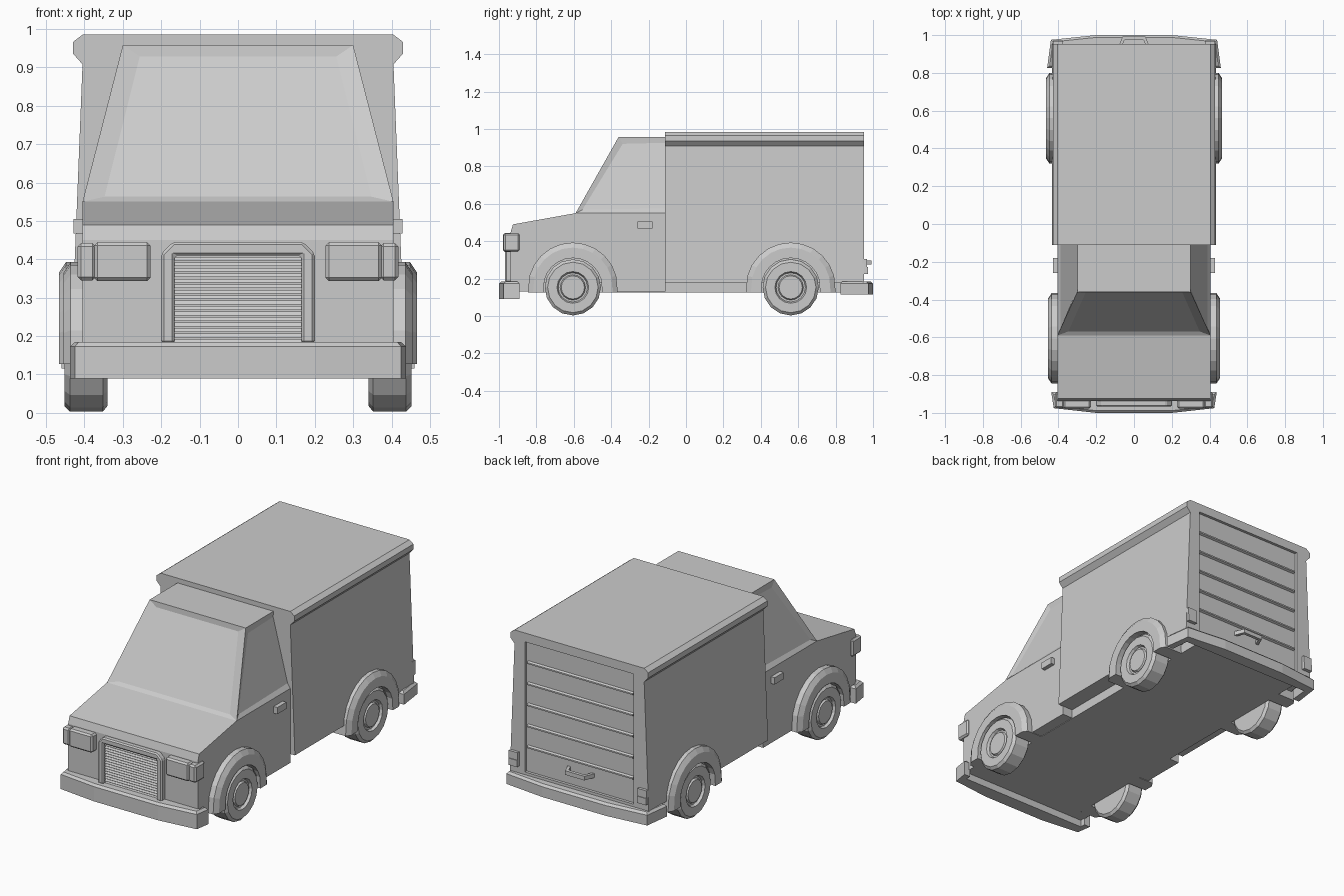
import bpy, bmesh, math

if "Cube" in bpy.data.objects:
    bpy.data.objects.remove(bpy.data.objects["Cube"], do_unlink=True)

GREY = (0.6, 0.6, 0.6, 1)
paint = bpy.data.materials.new("plain_grey")
paint.use_nodes = True
paint.diffuse_color = GREY
paint.node_tree.nodes["Principled BSDF"].inputs["Base Color"].default_value = GREY


def finish(name, bm, bevel=0):
    bmesh.ops.recalc_face_normals(bm, faces=bm.faces)
    mesh = bpy.data.meshes.new(name)
    bm.to_mesh(mesh)
    bm.free()
    mesh.materials.append(paint)
    ob = bpy.data.objects.new(name, mesh)
    bpy.context.collection.objects.link(ob)
    if bevel:
        mod = ob.modifiers.new("Bevel", "BEVEL")
        mod.width, mod.segments = bevel, 1
        mod.limit_method, mod.angle_limit = "ANGLE", math.radians(40)
    return ob


def bridge(bm, a, b):
    """Join two closed rings of vertices with quads."""
    for i in range(len(a)):
        j = (i + 1) % len(a)
        bm.faces.new((a[i], a[j], b[j], b[i]))


def prism_mesh(pts, axis, a, b):
    """Extrude a 2D outline from a to b along an axis (0 = x, 1 = y, 2 = z)."""
    bm = bmesh.new()
    rings = []
    for d in (a, b):
        ring = []
        for p in pts:
            co = list(p)
            co.insert(axis, d)
            ring.append(bm.verts.new(co))
        rings.append(ring)
        bm.faces.new(ring)
    bridge(bm, *rings)
    bmesh.ops.recalc_face_normals(bm, faces=bm.faces)
    return bm


def prism(name, pts, axis, a, b, bevel=0):
    return finish(name, prism_mesh(pts, axis, a, b), bevel)


def box(name, x, y, z, bevel=0):
    return prism(name, [(x[0], y[0]), (x[1], y[0]), (x[1], y[1]), (x[0], y[1])], 2, *z, bevel)


def sym(half):
    """Complete a half outline by reflecting its first coordinate."""
    return half + [(-u, v) for u, v in reversed(half)]


def mirrored(ob):
    ob.modifiers.new("Mirror", "MIRROR").use_axis = (True, False, False)
    return ob


def inset(bm, test, thickness, depth):
    faces = [f for f in bm.faces if test(f.normal)]
    bmesh.ops.inset_individual(bm, faces=faces, thickness=thickness, depth=depth)
    return faces


# Cab body and hood, with floor and lower flanks
prism("cab_body", [(-0.1, 0.18), (-0.937, 0.18), (-0.937, 0.45), (-0.925, 0.49),
                   (-0.59, 0.55), (-0.1, 0.55)], 0, -0.405, 0.405)
box("floor_pan", (-0.34, 0.34), (-0.84, 0.93), (0.127, 0.18))
box("cab_sill", (-0.405, 0.405), (-0.39, -0.11), (0.13, 0.18))
box("front_sill", (-0.405, 0.405), (-0.937, -0.83), (0.13, 0.18))

# Cab upper with sunken windscreen and side windows
bm = bmesh.new()
low = [bm.verts.new((x, y, 0.55)) for x, y in sym([(0.405, -0.59), (0.405, -0.06)])]
top = [bm.verts.new((x, y, 0.958)) for x, y in sym([(0.3, -0.36), (0.3, -0.06)])]
bm.faces.new(low)
bm.faces.new(top)
bridge(bm, low, top)
bmesh.ops.recalc_face_normals(bm, faces=bm.faces)
for pane in inset(bm, lambda n: n.y < -0.5, 0.035, -0.012):
    for v in pane.verts:
        v.co.x *= 0.92
inset(bm, lambda n: abs(n.x) > 0.8, 0.042, -0.01)
finish("cab_upper", bm)

# Cargo body with overhanging roof rails and a sunken rear shutter
cargo = prism("cargo_body", sym([(0.434, 0.18), (0.405, 0.908), (0.43, 0.936), (0.43, 0.966), (0.405, 0.985)]),
              1, -0.112, 0.952)
cutter = box("shutter_cutter", (-0.34, 0.34), (0.936, 1.0), (0.2, 0.935))
cutter.hide_render = True
cutter.hide_viewport = True
cut = cargo.modifiers.new("Shutter opening", "BOOLEAN")
cut.operation, cut.solver, cut.object = "DIFFERENCE", "EXACT", cutter

for i in range(5):
    z = 0.34 + i * 0.119
    prism("shutter_slat", [(0.93, z - 0.012), (0.948, z - 0.004), (0.948, z + 0.004), (0.93, z + 0.012)],
          0, -0.33, 0.33)


# Bumpers, chamfered along the top
def bumper(name, half, low_z, high_z):
    bm = prism_mesh(sym(half), 2, low_z, high_z)
    edges = [e for e in bm.edges if all(v.co.z > high_z - 0.001 for v in e.verts)]
    bmesh.ops.bevel(bm, geom=edges, offset=0.012, segments=1, affect="EDGES")
    finish(name, bm)


bumper("front_bumper", [(0.2, -1.0), (0.425, -0.975), (0.438, -0.89), (0.4, -0.89), (0.4, -0.92)], 0.09, 0.185)
bumper("rear_bumper", [(0.2, 1.0), (0.44, 0.975), (0.46, 0.825), (0.42, 0.825), (0.41, 0.93)], 0.115, 0.185)

# Headlights and corner markers
mirrored(box("headlight", (0.228, 0.375), (-0.978, -0.92), (0.343, 0.445), 0.009))
mirrored(box("corner_marker", (0.37, 0.418), (-0.975, -0.89), (0.345, 0.442), 0.009))

# Grille frame and slats
prism("grille_frame", sym([(0.165, 0.41), (0.165, 0.18), (0.2, 0.18), (0.2, 0.415), (0.17, 0.445)]),
      1, -0.967, -0.925, 0.007)
for i in range(16):
    z = 0.182 + i * 0.0143
    prism("grille_slat", [(-0.93, z), (-0.952, z), (-0.946, z + 0.01), (-0.93, z + 0.01)], 0, -0.17, 0.17)


# Wheel arches and wheels
def ring_point(cy, r, deg):
    t = math.radians(deg)
    return (cy + r * math.cos(t), 0.153 + r * math.sin(t))


def arch(name, cy, out):
    profile = [(0.24, 0.34), (0.24, out - 0.018), (0.213, out), (0.157, out), (0.157, 0.34)]
    bm = bmesh.new()
    rings = []
    for k in range(13):
        ring = []
        for r, x in profile:
            y, z = ring_point(cy, r, 15 * k)
            ring.append(bm.verts.new((x, y, 0.127 if k in (0, 12) else z)))
        rings.append(ring)
    for a, b in zip(rings, rings[1:]):
        bridge(bm, a, b)
    bm.faces.new(rings[0])
    bm.faces.new(rings[-1])
    mirrored(finish(name, bm))


def wheel(name, cy):
    profile = [(0.135, 0.34), (0.15, 0.352), (0.15, 0.438), (0.135, 0.452), (0.085, 0.452), (0.078, 0.438),
               (0.068, 0.438), (0.062, 0.448)]
    bm = bmesh.new()
    sides = 16
    rings = [[bm.verts.new((x, *ring_point(cy, r, 360 * k / sides))) for k in range(sides)] for r, x in profile]
    for a, b in zip(rings, rings[1:]):
        bridge(bm, a, b)
    bm.faces.new(rings[0])
    bm.faces.new(rings[-1])
    mirrored(finish(name, bm))


for label, cy, out in (("front", -0.605, 0.454), ("rear", 0.56, 0.466)):
    arch(label + "_wheel_arch", cy, out)
    wheel(label + "_wheel", cy)

# Door handles
mirrored(box("door_handle", (0.39, 0.428), (-0.26, -0.18), (0.467, 0.505)))

# Tail lights
mirrored(box("tail_light", (0.375, 0.43), (0.94, 0.972), (0.225, 0.263)))
mirrored(box("tail_light_upper", (0.375, 0.43), (0.94, 0.968), (0.263, 0.305)))

# Rear door handle
prism("rear_handle", sym([(0.05, 0.975), (0.07, 0.925), (0.088, 0.925), (0.06, 0.993)]), 2, 0.275, 0.298)
